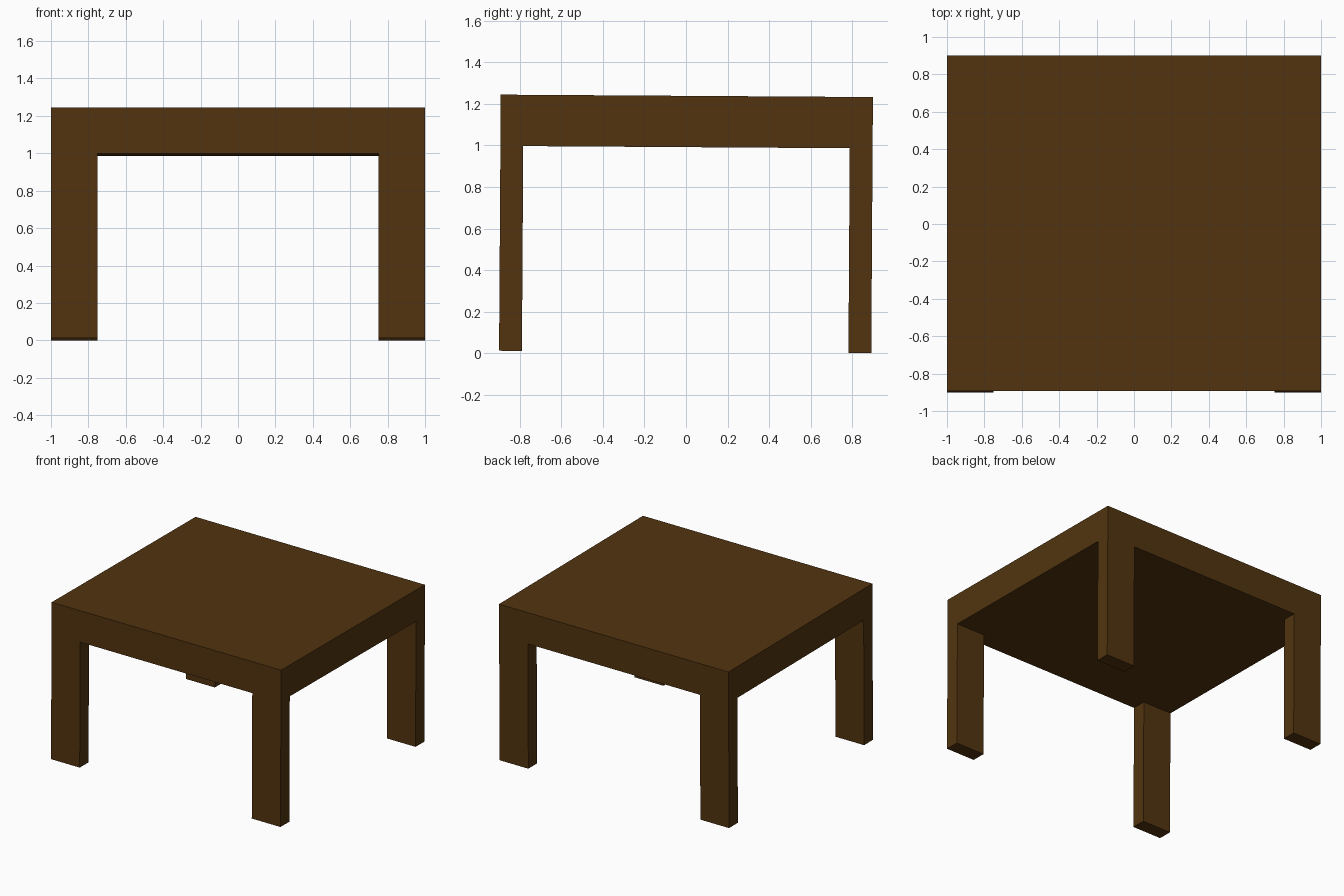
import bpy
from mathutils import Matrix

if "Cube" in bpy.data.objects:
    bpy.data.objects.remove(bpy.data.objects["Cube"])

# Overall sizes
W, D, LEG_H, TOP_T = 2.0, 1.792, 0.986, 0.247
LEG_W, LEG_D = 0.25, 0.11

wood = bpy.data.materials.new("dark_brown_wood")
wood.diffuse_color = (0.085, 0.034, 0.005, 1)
wood.use_nodes = True
wood.node_tree.nodes["Principled BSDF"].inputs["Base Color"].default_value = wood.diffuse_color

# The whole table leans very slightly towards the back
lean = Matrix.Translation((0, -0.004, 0.006)) @ Matrix.Rotation(-0.0065, 4, 'X')


def box(name, centre, size):
    bpy.ops.mesh.primitive_cube_add(size=1)
    ob = bpy.context.object
    ob.name = name
    ob.data.transform(lean @ Matrix.Translation(centre) @ Matrix.Diagonal((*size, 1)))
    ob.data.materials.append(wood)
    return ob


# Thick table top
box("table_top", (0, 0, LEG_H + TOP_T / 2), (W, D, TOP_T))

# Four flat legs flush with the corners
for sx, side in ((-1, "left"), (1, "right")):
    for sy, end in ((-1, "front"), (1, "back")):
        box(f"{end}_{side}_leg",
            (sx * (W - LEG_W) / 2, sy * (D - LEG_D) / 2, LEG_H / 2),
            (LEG_W, LEG_D, LEG_H))
